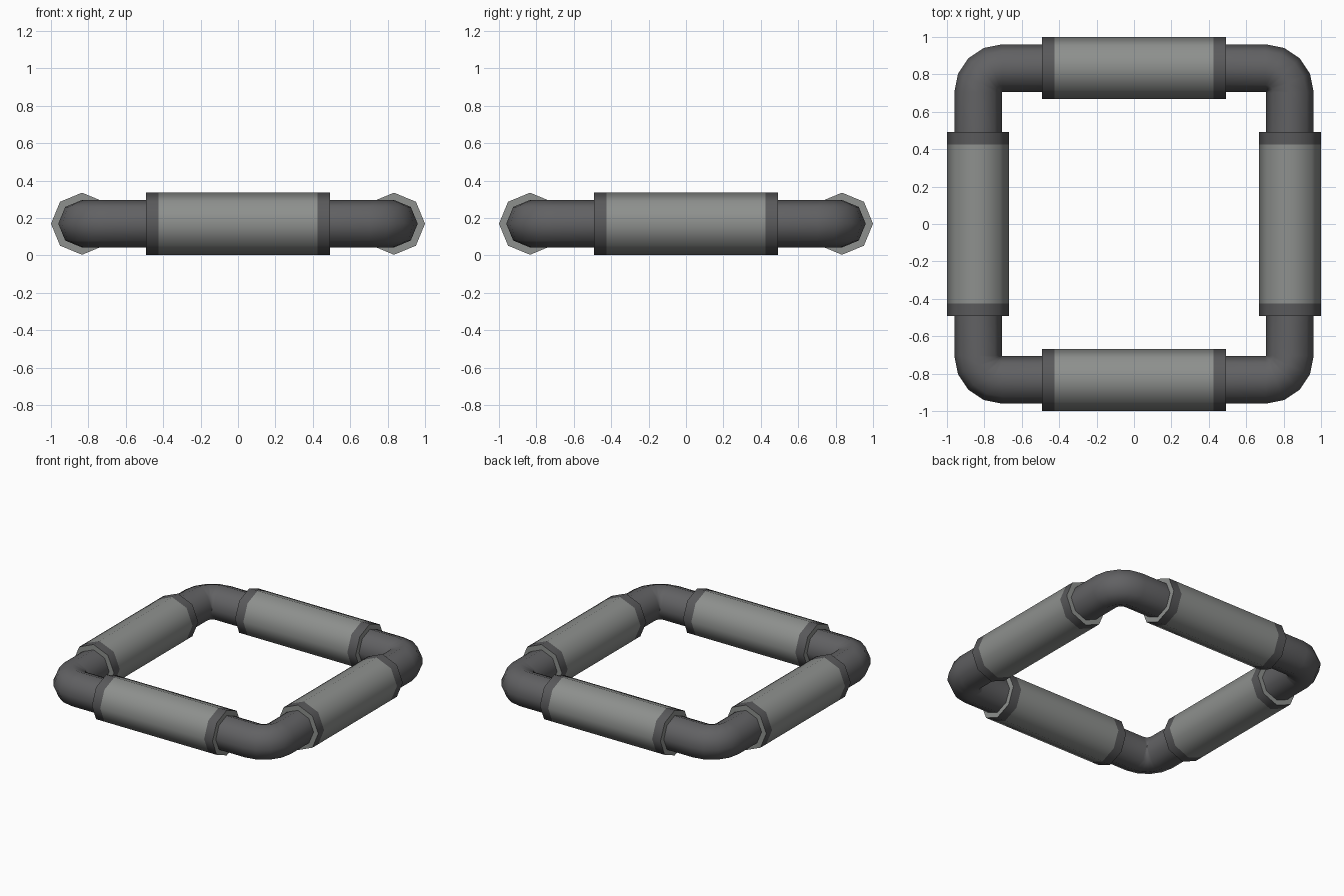
import bpy, bmesh, math
from mathutils import Vector

if "Cube" in bpy.data.objects:
    bpy.data.objects.remove(bpy.data.objects["Cube"])

C, Z = 0.834, 0.169        # pipe centre line and height
R_PIPE, R_SLEEVE = 0.127, 0.166
HALF, BAND = 0.492, 0.068  # sleeve half length, end band width
BEND = 0.13                # elbow centre-line radius


def material(name, rgb):
    m = bpy.data.materials.new(name)
    m.diffuse_color = (*rgb, 1)
    m.use_nodes = True
    m.node_tree.nodes["Principled BSDF"].inputs["Base Color"].default_value = m.diffuse_color
    return m


light = material("light_grey", (0.27, 0.28, 0.27))
dark = material("dark_grey", (0.12, 0.12, 0.125))
band = material("band_grey", (0.10, 0.10, 0.104))


def sweep(name, stations, mats, face_mats, cap_mat=None):
    """Octagonal tube through (centre, sideways direction, radius) stations."""
    bm = bmesh.new()
    rings = []
    for centre, side, r in stations:
        ring = []
        for k in range(8):
            a = k * math.pi / 4
            ring.append(bm.verts.new(centre + side * r * math.cos(a)
                                     + Vector((0, 0, r * math.sin(a)))))
        rings.append(ring)
    for i, (a, b) in enumerate(zip(rings, rings[1:])):
        for k in range(8):
            f = bm.faces.new((a[k], a[(k + 1) % 8], b[(k + 1) % 8], b[k]))
            f.material_index = face_mats[i]
    if cap_mat is not None:
        for ring in (rings[0], rings[-1]):
            bm.faces.new(ring).material_index = cap_mat
    bmesh.ops.recalc_face_normals(bm, faces=bm.faces)
    me = bpy.data.meshes.new(name)
    bm.to_mesh(me)
    bm.free()
    for m in mats:
        me.materials.append(m)
    ob = bpy.data.objects.new(name, me)
    bpy.context.collection.objects.link(ob)
    bpy.ops.object.select_all(action='DESELECT')
    ob.select_set(True)
    bpy.context.view_layer.objects.active = ob
    bpy.ops.object.shade_smooth_by_angle(angle=math.radians(50))
    return ob


for i, place in enumerate(("right", "back", "left", "front")):
    turn = i * math.pi / 2

    # straight sleeve with darker end bands
    cuts = (-HALF, -HALF + BAND, HALF - BAND, HALF)
    sleeve = sweep(place + "_sleeve",
                   [(Vector((C, y, 0)), Vector((1, 0, 0)), R_SLEEVE) for y in cuts],
                   (light, band), (1, 0, 1), cap_mat=0)

    # corner elbow with straight ends running into the sleeves
    p = C - BEND
    X, Y = Vector((1, 0, 0)), Vector((0, 1, 0))
    path = [(Vector((C, HALF - 0.03, 0)), X, R_PIPE)]
    for s in range(5):
        a = s * math.pi / 8
        d = Vector((math.cos(a), math.sin(a), 0))
        path.append((Vector((p, p, 0)) + d * BEND, d, R_PIPE))
    path.append((Vector((HALF - 0.03, C, 0)), Y, R_PIPE))
    elbow = sweep(place + "_corner_pipe", path, (dark,), [0] * 6)

    for ob in (sleeve, elbow):
        ob.rotation_euler.z = turn
        ob.location.z = Z
